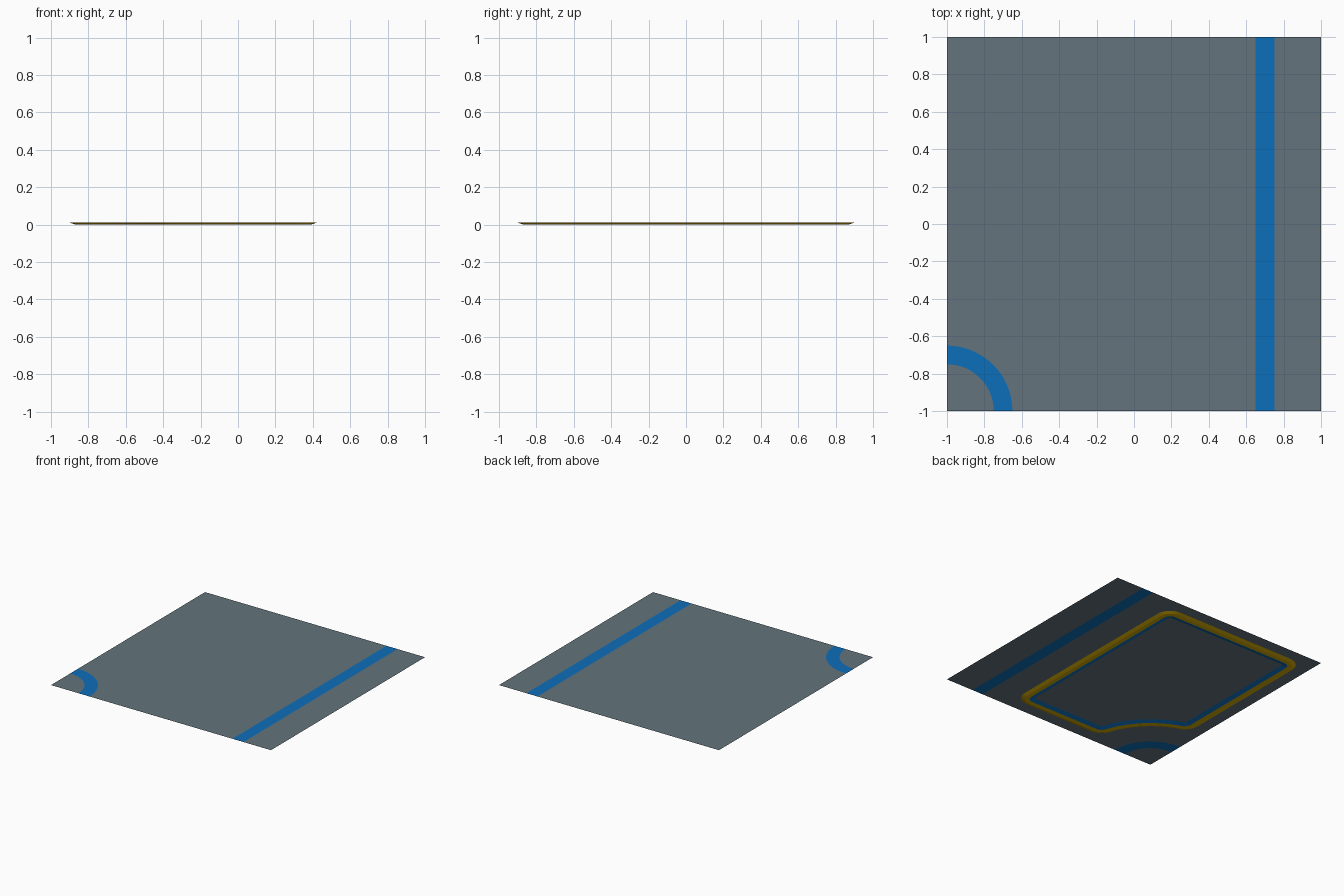
import bpy, bmesh, math

if "Cube" in bpy.data.objects:
    bpy.data.objects.remove(bpy.data.objects["Cube"])

TOP = 0.01  # height of the thin sheet


def material(name, rgb):
    lin = [((c / 255 + 0.055) / 1.055) ** 2.4 if c > 10 else c / 255 / 12.92 for c in rgb]
    m = bpy.data.materials.new(name)
    m.diffuse_color = (*lin, 1)
    m.use_nodes = True
    m.node_tree.nodes["Principled BSDF"].inputs["Base Color"].default_value = m.diffuse_color
    return m


GREY = material("slate_grey", (99, 116, 124))
BLUE = material("blue", (13, 111, 187))
GOLD = material("gold", (209, 168, 5))


def make_object(name, bm, mats):
    mesh = bpy.data.meshes.new(name)
    bm.to_mesh(mesh)
    bm.free()
    for m in mats:
        mesh.materials.append(m)
    ob = bpy.data.objects.new(name, mesh)
    bpy.context.collection.objects.link(ob)
    return ob


def polar(a, r, cx=-1, cy=-1):
    return (cx + r * math.cos(a), cy + r * math.sin(a))


# Flat tile sheet: grey areas with a straight and a quarter-round blue stripe
bm = bmesh.new()


def flat(points, index):
    f = bm.faces.new([bm.verts.new((x, y, TOP)) for x, y in points])
    f.material_index = index


angles = [math.pi / 2 * i / 16 for i in range(17)]
inner = [polar(a, 0.25) for a in angles]
outer = [polar(a, 0.35) for a in angles]
flat([(-1, -1)] + inner, 0)
for i in range(16):
    flat([inner[i], outer[i], outer[i + 1], inner[i + 1]], 1)
flat([(0.65, -1), (0.65, 1), (-1, 1)] + outer[::-1], 0)
for x0, x1, idx in ((0.65, 0.75, 1), (0.75, 1, 0)):
    flat([(x0, -1), (x1, -1), (x1, 1), (x0, 1)], idx)
bmesh.ops.remove_doubles(bm, verts=bm.verts, dist=1e-5)
bmesh.ops.triangulate(bm, faces=[f for f in bm.faces if len(f.verts) > 4])
make_object("tile_sheet", bm, [GREY, BLUE])

# Outline of the rim under the sheet: points with outward normal angles
R = 0.12                      # outer corner rounding
x0, x1, y1 = -0.9 + R, 0.42 - R, 0.9 - R
notch = 0.58 + R              # radius of the corner notch
hit = -1 + math.sqrt(notch ** 2 - (x0 + 1) ** 2)
a_in = math.pi + math.atan2(hit + 1, x0 + 1)
a_out = math.pi + math.atan2(x0 + 1, hit + 1)
outline = []


def corner(x, y, start, end, n=8):
    for i in range(n + 1):
        outline.append((x, y, start + (end - start) * i / n))


corner(x1, -y1, -math.pi / 2, 0)
corner(x1, y1, 0, math.pi / 2)
corner(x0, y1, math.pi / 2, math.pi)
corner(x0, hit, math.pi, a_in)
for i in range(1, 16):
    a = a_in + (a_out - a_in) * i / 16
    outline.append((*polar(a, -notch), a))
corner(hit, -y1, a_out, 1.5 * math.pi)


# Rim bands swept around the outline, profile = (inset from outer edge, z)
def rim(name, profile, mat):
    bm = bmesh.new()
    rows = [[bm.verts.new((*polar(a, R - d, x, y), z)) for x, y, a in outline]
            for d, z in profile]
    n = len(outline)
    for r0, r1 in zip(rows, rows[1:]):
        for i in range(n):
            j = (i + 1) % n
            bm.faces.new([r0[i], r1[i], r1[j], r0[j]])
    for f in bm.faces:
        f.normal_update()
        if f.normal.z > 0:
            f.normal_flip()
    make_object(name, bm, [mat])


rim("gold_rim", [(0, TOP), (0.03, 0), (0.065, 0)], GOLD)
rim("blue_inner_rim", [(0.065, 0), (0.105, TOP)], BLUE)
